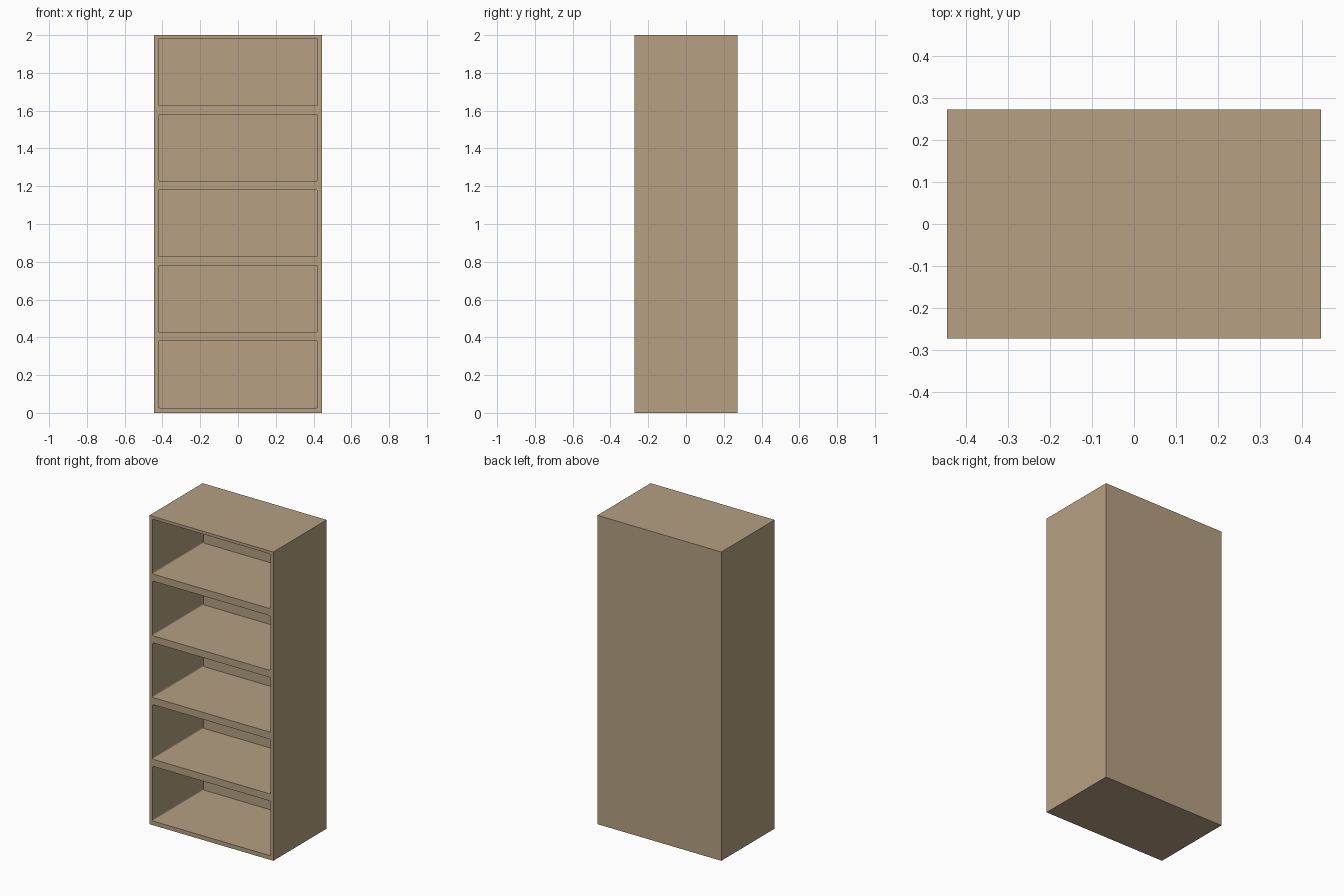
import bpy, bmesh, math

if "Cube" in bpy.data.objects:
    bpy.data.objects.remove(bpy.data.objects["Cube"])

W, D, H = 0.888, 0.545, 2.0      # outer size
WALL = 0.022                     # side and back thickness
PITCH, BAY_H, FIRST = 0.4, 0.354, 0.027
RADIUS = 0.008                   # soft corners of each opening

wood = bpy.data.materials.new("light brown wood")
wood.diffuse_color = (0.467, 0.352, 0.223, 1)
wood.use_nodes = True
wood.node_tree.nodes["Principled BSDF"].inputs["Base Color"].default_value = wood.diffuse_color


def make_object(name, bm):
    bmesh.ops.recalc_face_normals(bm, faces=bm.faces)
    mesh = bpy.data.meshes.new(name)
    bm.to_mesh(mesh)
    bm.free()
    mesh.materials.append(wood)
    ob = bpy.data.objects.new(name, mesh)
    bpy.context.collection.objects.link(ob)
    return ob


def add_box(bm, x0, x1, y0, y1, z0, z1):
    verts = bmesh.ops.create_cube(bm, size=1)["verts"]
    for v in verts:
        v.co.x = x1 if v.co.x > 0 else x0
        v.co.y = y1 if v.co.y > 0 else y0
        v.co.z = z1 if v.co.z > 0 else z0
    return verts


# Cabinet body
bm = bmesh.new()
add_box(bm, -W / 2, W / 2, -D / 2, D / 2, 0, H)
cabinet = make_object("bookcase_body", bm)

# Five shelf bays, rounded along their depth edges
bm = bmesh.new()
for i in range(5):
    z = FIRST + i * PITCH
    add_box(bm, -W / 2 + WALL, W / 2 - WALL, -D / 2 - 0.1, D / 2 - WALL, z, z + BAY_H)
depth_edges = [e for e in bm.edges
               if abs(e.verts[0].co.y - e.verts[1].co.y) > 0.1]
bmesh.ops.bevel(bm, geom=depth_edges, offset=RADIUS, segments=3,
                profile=0.5, affect='EDGES')
bays = make_object("shelf_bay_cutter", bm)
bays.hide_render = True
bays.display_type = 'WIRE'

cut = cabinet.modifiers.new("shelf bays", 'BOOLEAN')
cut.operation = 'DIFFERENCE'
cut.solver = 'EXACT'
cut.object = bays
